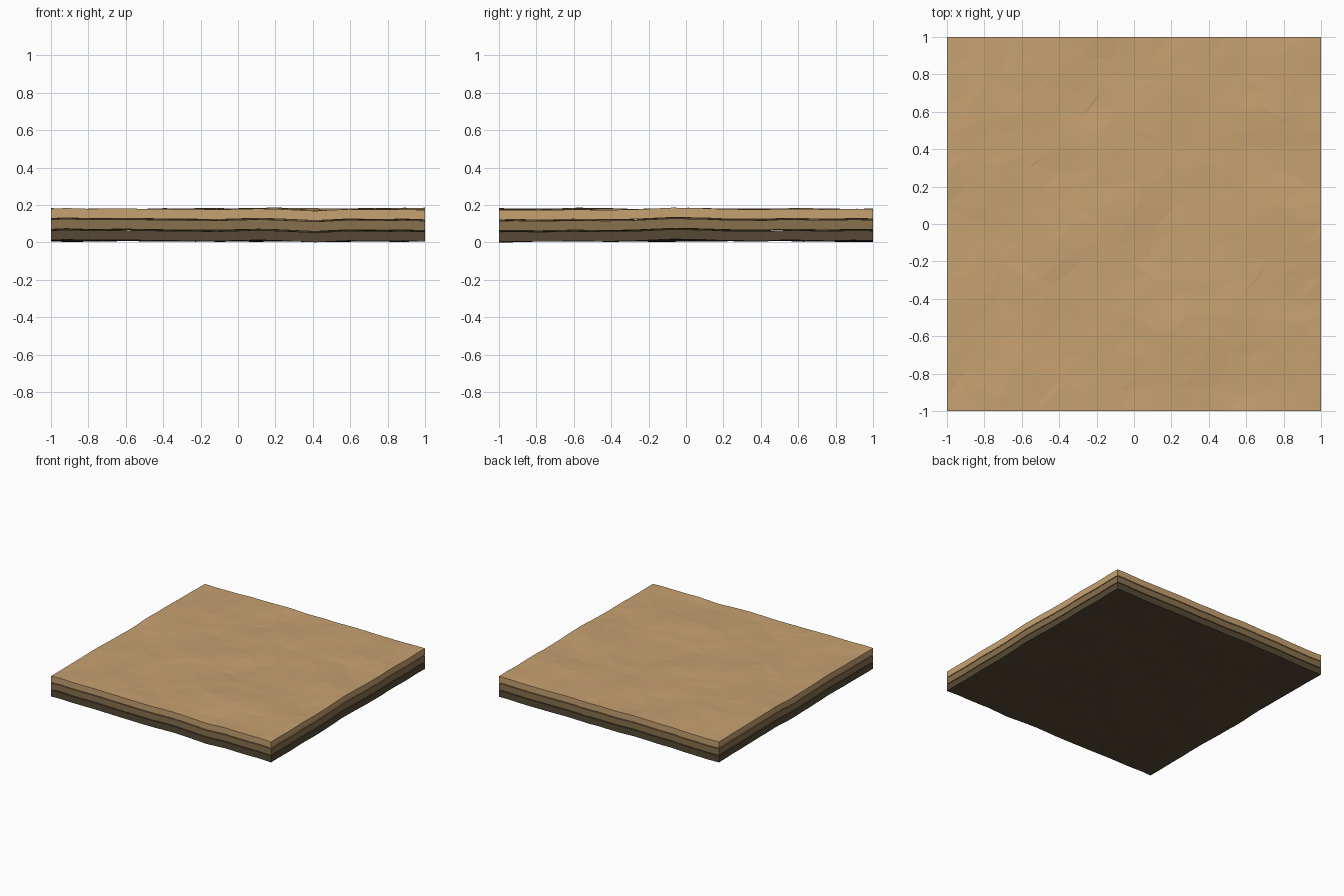
import bpy, bmesh, random
from mathutils import Vector, noise

if "Cube" in bpy.data.objects:
    bpy.data.objects.remove(bpy.data.objects["Cube"])

N = 20            # grid cells per side
THICK = 0.052     # slab thickness
PITCH = 0.058     # spacing between strata
random.seed(4)


def wave(x, y):
    """Gentle rocky undulation shared by all strata."""
    h = noise.noise(Vector((x * 2.6 + 5, y * 2.6 + 2, 0.3))) * 0.011
    h += noise.noise(Vector((x * 6 + 1, y * 6 + 7, 2.1))) * 0.005
    return max(-0.009, min(0.009, h))


def jitter(i, edge):
    return 0.0 if edge else random.uniform(-0.03, 0.03)


# Irregular plan grid: border points slide along the border only
plan = {}
for i in range(N + 1):
    for j in range(N + 1):
        x = -1 + 2 * i / N + jitter(i, i in (0, N))
        y = -1 + 2 * j / N + jitter(j, j in (0, N))
        plan[i, j] = (x, y, wave(x, y))
flip = {(i, j): random.random() < 0.5 for i in range(N) for j in range(N)}


def stratum(name, z0, colour):
    """One thin slab with bumpy top and bottom and straight cut sides."""
    bm = bmesh.new()
    low = {k: bm.verts.new((x, y, z0 + h)) for k, (x, y, h) in plan.items()}
    top = {k: bm.verts.new((x, y, z0 + h + THICK)) for k, (x, y, h) in plan.items()}
    for (i, j), f in flip.items():
        q = [(i, j), (i + 1, j), (i + 1, j + 1), (i, j + 1)]
        if f:
            q = q[1:] + q[:1]
        for tri in ((q[0], q[1], q[2]), (q[0], q[2], q[3])):
            bm.faces.new([top[k] for k in tri])
            bm.faces.new([low[k] for k in reversed(tri)])
    # Side walls
    ring = ([(i, 0) for i in range(N)] + [(N, j) for j in range(N)]
            + [(i, N) for i in range(N, 0, -1)] + [(0, j) for j in range(N, 0, -1)])
    for a, b in zip(ring, ring[1:] + ring[:1]):
        bm.faces.new((low[a], low[b], top[b], top[a]))
    me = bpy.data.meshes.new(name)
    bm.to_mesh(me)
    bm.free()
    mat = bpy.data.materials.new(name + " colour")
    mat.diffuse_color = (*colour, 1)
    mat.use_nodes = True
    mat.node_tree.nodes["Principled BSDF"].inputs["Base Color"].default_value = mat.diffuse_color
    me.materials.append(mat)
    ob = bpy.data.objects.new(name, me)
    bpy.context.collection.objects.link(ob)


# Three strata from dark bedrock to sandy surface
strata = (("dark_bedrock", (0.095, 0.068, 0.036)),
          ("brown_soil", (0.25, 0.165, 0.075)),
          ("sandy_surface", (0.57, 0.36, 0.165)))
base = -min(h for _, _, h in plan.values())
for n, (name, col) in enumerate(strata):
    stratum(name, base + n * PITCH, col)
